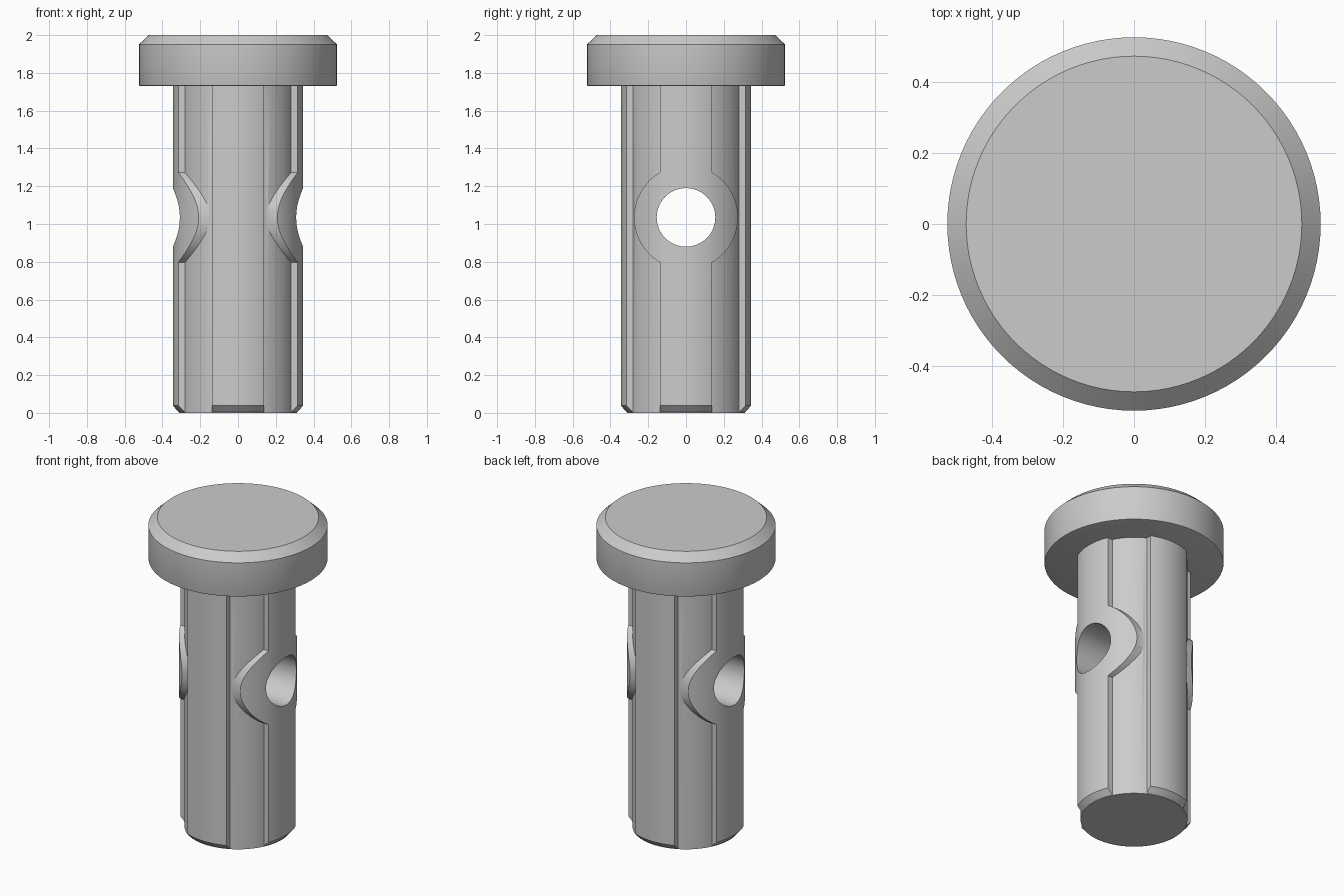
import bpy, bmesh, math

if "Cube" in bpy.data.objects:
    bpy.data.objects.remove(bpy.data.objects["Cube"])

SEGMENTS = 96
HOLE_Z = 1.035
RIDGE_WIDTH = 0.276

steel = bpy.data.materials.new("grey steel")
steel.use_nodes = True
GREY = (0.6, 0.6, 0.6, 1)
steel.diffuse_color = GREY
steel.node_tree.nodes["Principled BSDF"].inputs["Base Color"].default_value = GREY


def lathe(name, profile):
    """Solid of revolution about z from (radius, height) pairs, bottom to top."""
    bm = bmesh.new()
    rings = []
    for r, z in profile:
        rings.append([bm.verts.new((r * math.cos(a), r * math.sin(a), z))
                      for a in (2 * math.pi * i / SEGMENTS for i in range(SEGMENTS))])
    for low, high in zip(rings, rings[1:]):
        for i in range(SEGMENTS):
            j = (i + 1) % SEGMENTS
            bm.faces.new((low[i], low[j], high[j], high[i]))
    bm.faces.new(rings[0][::-1])
    bm.faces.new(rings[-1])
    mesh = bpy.data.meshes.new(name)
    bm.to_mesh(mesh)
    bm.free()
    obj = bpy.data.objects.new(name, mesh)
    bpy.context.collection.objects.link(obj)
    mesh.materials.append(steel)
    return obj


def cross_cylinder(name, radius):
    """Cylinder lying along x at the height of the cross hole."""
    bpy.ops.mesh.primitive_cylinder_add(vertices=SEGMENTS, radius=radius, depth=2,
                                        location=(0, 0, HOLE_Z),
                                        rotation=(0, math.pi / 2, 0))
    bpy.context.object.name = name
    return bpy.context.object


def slab(name, size):
    bpy.ops.mesh.primitive_cube_add(size=1, location=(0, 0, 1))
    obj = bpy.context.object
    obj.name = name
    obj.scale = size
    return obj


def boolean(target, tool, operation):
    """Apply a boolean and discard the tool."""
    mod = target.modifiers.new("cut", "BOOLEAN")
    mod.operation = operation
    mod.solver = "EXACT"
    mod.object = tool
    bpy.context.view_layer.objects.active = target
    bpy.ops.object.modifier_apply(modifier=mod.name)
    bpy.data.objects.remove(tool)


# Outline of the raised areas: four ridges and a round pad at each hole mouth
raised_mask = slab("raised_mask", (2, RIDGE_WIDTH, 3))
boolean(raised_mask, slab("cross_mask", (RIDGE_WIDTH, 2, 3)), "UNION")
boolean(raised_mask, cross_cylinder("pad_mask", 0.275), "UNION")

# Raised skin with chamfered foot
ridges = lathe("ridges", [(0.311, 0.002), (0.345, 0.038), (0.345, 1.74)])
boolean(ridges, raised_mask, "INTERSECT")

# Shaft core, joined to the ridges and drilled through
shaft = lathe("shaft", [(0.313, 0), (0.313, 1.745)])
boolean(shaft, ridges, "UNION")
boolean(shaft, cross_cylinder("hole_cutter", 0.155), "DIFFERENCE")

# Wide round head with chamfered top and softened lower rim
head = lathe("head", [(0.517, 1.73), (0.523, 1.732), (0.525, 1.738),
                      (0.525, 1.95), (0.472, 2.0)])

for obj in (shaft, head):
    obj.data.materials.clear()
    obj.data.materials.append(steel)
    bpy.ops.object.select_all(action="DESELECT")
    obj.select_set(True)
    bpy.context.view_layer.objects.active = obj
    bpy.ops.object.shade_smooth_by_angle(angle=math.radians(30))
